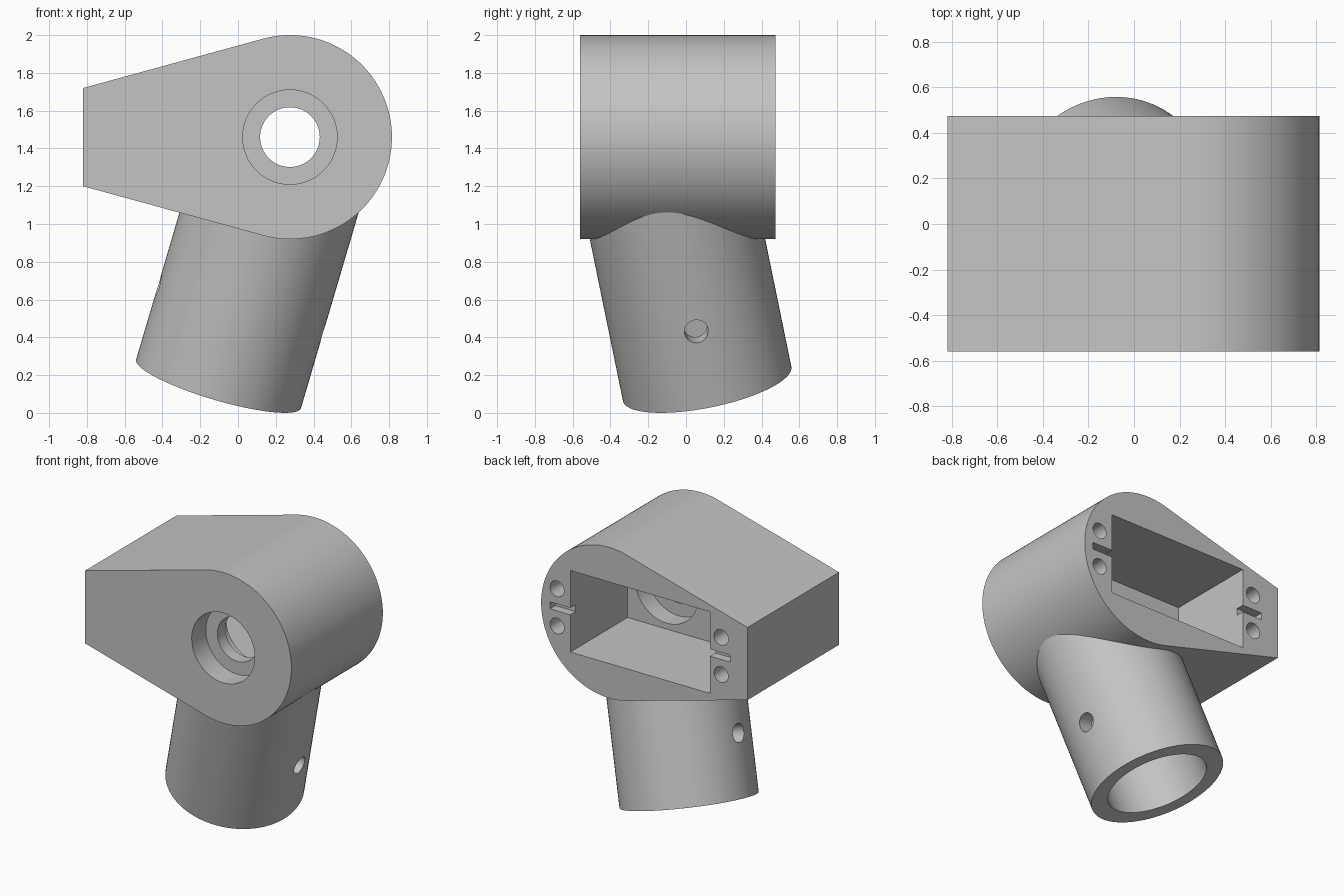
import bpy, bmesh
from math import sin, cos, pi, radians
from mathutils import Vector, Matrix

cube = bpy.data.objects.get("Cube")
if cube:
    bpy.data.objects.remove(cube, do_unlink=True)

grey = bpy.data.materials.new("plain grey")
grey.use_nodes = True
colour = (0.55, 0.55, 0.55, 1)
grey.diffuse_color = colour
grey.node_tree.nodes["Principled BSDF"].inputs["Base Color"].default_value = colour


def make(name, bm):
    bmesh.ops.recalc_face_normals(bm, faces=bm.faces)
    me = bpy.data.meshes.new(name)
    bm.to_mesh(me)
    bm.free()
    me.materials.append(grey)
    ob = bpy.data.objects.new(name, me)
    bpy.context.collection.objects.link(ob)
    return ob


def rod(name, start, end, r, sides=64):
    """Cylinder between two points."""
    start, end = Vector(start), Vector(end)
    axis = end - start
    turn = axis.to_track_quat('Z', 'Y').to_matrix().to_4x4()
    bm = bmesh.new()
    bmesh.ops.create_cone(bm, cap_ends=True, segments=sides, radius1=r, radius2=r,
                          depth=axis.length,
                          matrix=Matrix.Translation((start + end) / 2) @ turn)
    return make(name, bm)


def box(name, low, high):
    low, high = Vector(low), Vector(high)
    bm = bmesh.new()
    bmesh.ops.create_cube(bm, size=1, matrix=Matrix.Translation((low + high) / 2)
                          @ Matrix.Diagonal((*(high - low), 1)))
    return make(name, bm)


def combine(target, tool, operation):
    """Apply a boolean and discard the tool."""
    mod = target.modifiers.new("cut", 'BOOLEAN')
    mod.object, mod.operation, mod.solver = tool, operation, 'EXACT'
    bpy.context.view_layer.update()
    graph = bpy.context.evaluated_depsgraph_get()
    result = bpy.data.meshes.new_from_object(target.evaluated_get(graph))
    target.modifiers.clear()
    target.data = result
    bpy.data.objects.remove(tool, do_unlink=True)


# Housing: round end tapering to a flat end, extruded front to back
FRONT, BACK = -0.56, 0.475
CX, CZ, R = 0.275, 1.46, 0.54
LEFT = -0.82
steps = 72
profile = [(LEFT, CZ + 0.26), (LEFT, CZ - 0.26)]
for i in range(steps + 1):
    a = radians(-105.2 + 210.4 * i / steps)
    profile.append((CX + R * cos(a), CZ + R * sin(a)))
bm = bmesh.new()
face = bm.faces.new([bm.verts.new((x, FRONT, z)) for x, z in profile])
grown = bmesh.ops.extrude_face_region(bm, geom=[face])
bmesh.ops.translate(bm, vec=(0, BACK - FRONT, 0),
                    verts=[v for v in grown["geom"] if isinstance(v, bmesh.types.BMVert)])
housing = make("housing_with_socket", bm)

# Slanted tube socket
foot = Vector((-0.103, 0.112, 0.154))
along = Vector((0.295, -0.205, 1)).normalized()
combine(housing, rod("socket", foot, foot + along * 1.15, 0.455, 96), 'UNION')
combine(housing, rod("socket_bore", foot - along * 0.1, foot + along * 0.85, 0.34, 96), 'DIFFERENCE')

# Cross pin hole through the socket
side = (Vector((1, 0, 0)) - along * along.x).normalized()
pin = foot + along * 0.426
combine(housing, rod("pin_hole", pin - side * 0.7, pin + side * 0.7, 0.063, 32), 'DIFFERENCE')

# Rectangular cavity open to the back
FLOOR = -0.173
X0, X1 = -0.523, 0.584
combine(housing, box("cavity", (X0, FLOOR, CZ - 0.292), (X1, BACK + 0.1, CZ + 0.292)), 'DIFFERENCE')

# Shaft hole with a bearing seat on each side
for name, y0, y1, r in (("front_seat", FRONT - 0.1, -0.40, 0.25),
                        ("rear_seat", -0.31, FLOOR + 0.1, 0.25),
                        ("shaft_hole", -0.45, -0.25, 0.158)):
    combine(housing, rod(name, (CX, y0, CZ), (CX, y1, CZ), r), 'DIFFERENCE')

# Cable slots and paired screw holes beside the cavity
combine(housing, box("slots", (X0 - 0.16, BACK - 0.06, CZ - 0.025),
                     (X1 + 0.16, BACK + 0.1, CZ + 0.025)), 'DIFFERENCE')
for x in (-0.611, 0.689):
    for z in (CZ - 0.133, CZ + 0.133):
        combine(housing, rod("screw_hole", (x, BACK - 0.4, z), (x, BACK + 0.1, z), 0.056, 32),
                'DIFFERENCE')

# Smooth the round walls, keep edges crisp
housing.data.materials.clear()
housing.data.materials.append(grey)
bpy.ops.object.select_all(action='DESELECT')
housing.select_set(True)
bpy.context.view_layer.objects.active = housing
bpy.ops.object.shade_smooth_by_angle(angle=radians(25))
